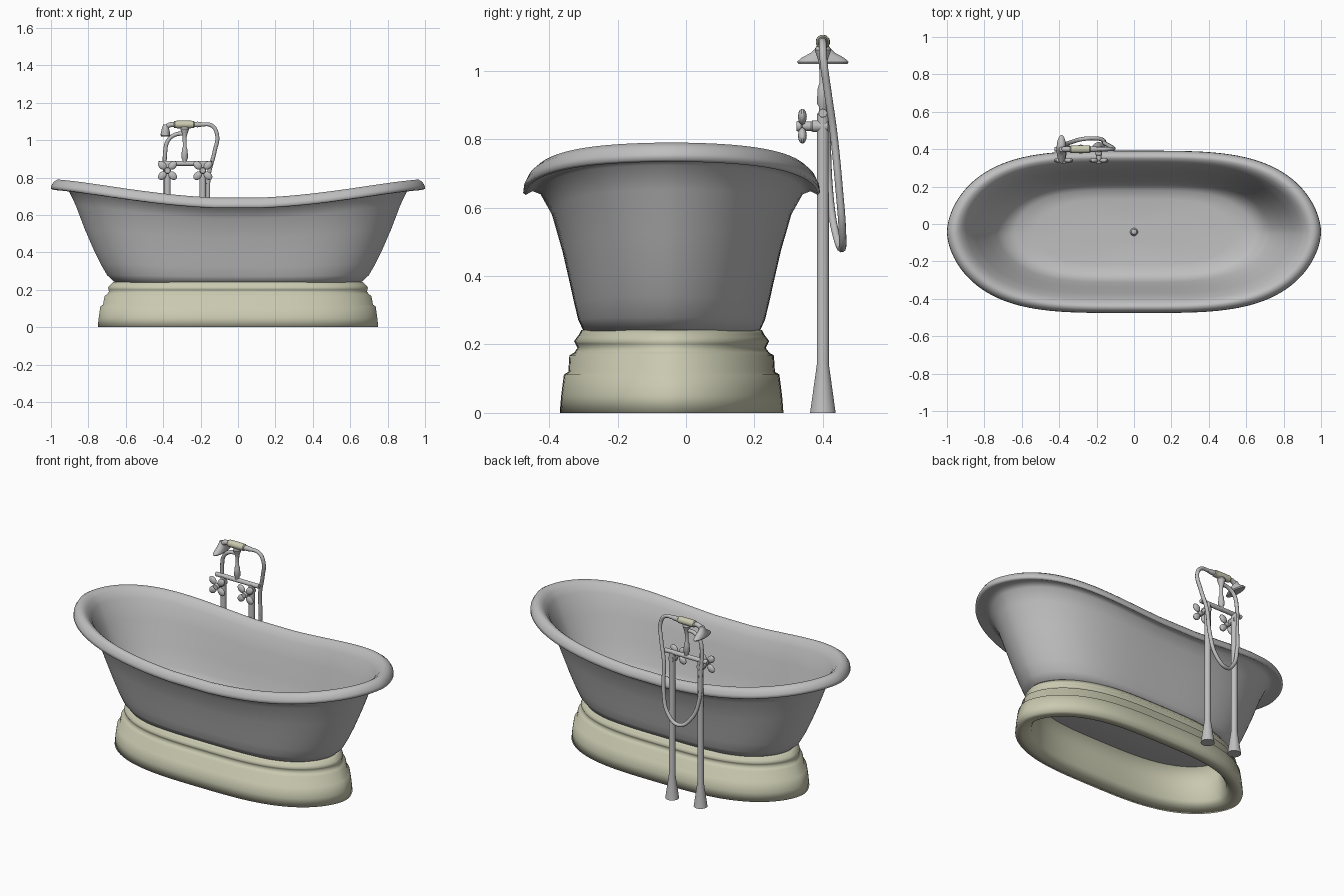
import bpy, bmesh, math
from mathutils import Vector, Matrix

cube = bpy.data.objects.get("Cube")
if cube:
    bpy.data.objects.remove(cube, do_unlink=True)


def material(name, rgb):
    m = bpy.data.materials.new(name)
    m.use_nodes = True
    m.diffuse_color = (*rgb, 1)
    m.node_tree.nodes["Principled BSDF"].inputs["Base Color"].default_value = (*rgb, 1)
    return m


GREY = material("soft grey", (0.52, 0.52, 0.52))
CREAM = material("pale cream", (0.59, 0.59, 0.44))
TUB_Y = -0.042
POST_Y = 0.4
POSTS = (-0.377, -0.188)


def smooth(ob, angle):
    bpy.ops.object.select_all(action='DESELECT')
    ob.select_set(True)
    bpy.context.view_layer.objects.active = ob
    bpy.ops.object.shade_smooth_by_angle(angle=math.radians(angle))


def finish(name, bm, mat, angle=35):
    bmesh.ops.recalc_face_normals(bm, faces=bm.faces)
    mesh = bpy.data.meshes.new(name)
    bm.to_mesh(mesh)
    bm.free()
    mesh.materials.append(mat)
    ob = bpy.data.objects.new(name, mesh)
    bpy.context.collection.objects.link(ob)
    smooth(ob, angle)


def loft(name, rings, mat, p=2.0, q=2.0, n=24, height=None, closed=False, matrix=None, angle=35):
    """Skin rings (half x, half y, level) with plan |u|^p + |v|^q = 1."""
    bm = bmesh.new()
    loops = []
    for ring in rings:
        loop = []
        for i in range(n):
            a = math.tau * (i + 0.5) / n
            c, s = math.cos(a), math.sin(a)
            u = math.copysign(abs(c) ** (2 / p), c)
            v = math.copysign(abs(s) ** (2 / q), s)
            z = height(ring, abs(u)) if height else ring[2]
            loop.append(bm.verts.new((u * ring[0], v * ring[1], z)))
        loops.append(loop)
    pairs = list(zip(loops, loops[1:]))
    if closed:
        pairs.append((loops[-1], loops[0]))
    else:
        bm.faces.new(loops[0])
        bm.faces.new(loops[-1])
    for low, high in pairs:
        for i in range(n):
            j = (i + 1) % n
            bm.faces.new((low[i], low[j], high[j], high[i]))
    if matrix:
        bm.transform(matrix)
    finish(name, bm, mat, angle)


def lathe(name, profile, mat, origin, axis='Z'):
    """Turn (radius, distance) pairs around an axis through origin."""
    turn = Vector((0, 0, 1)).rotation_difference(
        {'X': Vector((1, 0, 0)), 'Y': Vector((0, -1, 0)), 'Z': Vector((0, 0, 1))}[axis])
    place = Matrix.Translation(origin) @ turn.to_matrix().to_4x4()
    loft(name, [(r, r, d) for r, d in profile], mat, matrix=place)


def tube(name, points, radius, mat):
    curve = bpy.data.curves.new(name, 'CURVE')
    curve.dimensions = '3D'
    curve.bevel_depth = radius
    curve.bevel_resolution = 3
    curve.use_fill_caps = True
    curve.resolution_u = 6
    sp = curve.splines.new('BEZIER')
    sp.bezier_points.add(len(points) - 1)
    for bp, point in zip(sp.bezier_points, points):
        bp.co = point
        bp.handle_left_type = bp.handle_right_type = 'AUTO'
    curve.materials.append(mat)
    ob = bpy.data.objects.new(name, curve)
    bpy.context.collection.objects.link(ob)
    bpy.ops.object.select_all(action='DESELECT')
    ob.select_set(True)
    bpy.context.view_layer.objects.active = ob
    bpy.ops.object.convert(target='MESH')
    smooth(bpy.context.object, 60)


# Tub shell: outside wall, rolled rim, inside wall; the rim sweeps up at both ends
def tub_height(ring, u):
    rim = 0.69 + 0.1 * u ** 1.8 * (1.25 - 0.25 * u ** 4)
    return 0.24 + ring[2] * (rim - 0.24) + ring[3]


tub_profile = [
    (0.3, 0.1, 0, -0.012), (0.62, 0.23, 0, -0.005), (0.658, 0.258, 0, 0),
    (0.70, 0.273, 0.07, 0), (0.735, 0.285, 0.18, 0), (0.77, 0.298, 0.31, 0),
    (0.82, 0.32, 0.52, 0), (0.868, 0.35, 0.75, 0), (0.902, 0.383, 0.88, 0),
    (0.93, 0.406, 1, -0.045), (0.985, 0.427, 1, -0.056), (1.0, 0.434, 1, -0.05),
    (0.998, 0.432, 1, -0.033), (0.985, 0.421, 1, -0.012), (0.965, 0.406, 1, 0),
    (0.945, 0.392, 1, -0.003), (0.923, 0.376, 1, -0.018), (0.895, 0.357, 0.9, 0),
    (0.85, 0.327, 0.7, 0), (0.79, 0.297, 0.45, 0), (0.735, 0.27, 0.25, 0),
    (0.695, 0.25, 0.15, 0), (0.64, 0.222, 0.1, 0), (0.53, 0.175, 0.08, 0),
    (0.2, 0.06, 0.07, 0)]
loft("bathtub", tub_profile, GREY, p=3.8, q=1.75, n=160, height=tub_height,
     matrix=Matrix.Translation((0, TUB_Y, 0)), angle=100)

# Drain stopper
lathe("drain", [(0.022, 0), (0.022, 0.01), (0.018, 0.018), (0.014, 0.026), (0.006, 0.03)],
      GREY, (0, TUB_Y, 0.265))

# Moulded plinth, hollow underneath
plinth_profile = [
    (0.75, 0.327, 0), (0.745, 0.323, 0.05), (0.736, 0.315, 0.112), (0.722, 0.302, 0.12),
    (0.713, 0.299, 0.168), (0.70, 0.285, 0.176), (0.69, 0.275, 0.19),
    (0.692, 0.281, 0.202), (0.695, 0.285, 0.21), (0.688, 0.276, 0.222),
    (0.68, 0.27, 0.23), (0.668, 0.264, 0.242), (0.63, 0.235, 0.242),
    (0.64, 0.238, 0.12), (0.655, 0.245, 0.03), (0.675, 0.262, 0.008), (0.71, 0.292, 0)]
loft("plinth", plinth_profile, CREAM, p=3.2, q=1.75, n=160, closed=True,
     matrix=Matrix.Translation((0, TUB_Y, 0)), angle=100)

# Floor posts with flared feet, valves and four-lobed handles
for side, x in zip(("right", "left"), POSTS):
    lathe(side + "_post", [(0.038, 0), (0.036, 0.012), (0.018, 0.14), (0.017, 0.875)],
          GREY, (x, POST_Y, 0))
    lathe(side + "_valve", [(0.017, -0.015), (0.017, 0.03), (0.014, 0.034),
                            (0.014, 0.06), (0.018, 0.064), (0.014, 0.077)],
          GREY, (x, POST_Y, 0.838), 'Y')
    bm = bmesh.new()
    for k in range(4):
        a = math.pi / 4 + k * math.pi / 2
        place = (Matrix.Translation((x, POST_Y - 0.06, 0.838))
                 @ Matrix.Rotation(a, 4, 'Y') @ Matrix.Translation((0.039, 0, 0)))
        bmesh.ops.create_uvsphere(bm, u_segments=14, v_segments=8, radius=0.02,
                                  matrix=place @ Matrix.Diagonal((1.35, 0.65, 1, 1)))
    finish(side + "_handle", bm, GREY)

# Crossbar and central riser with cradle
lathe("crossbar", [(0.012, -0.425), (0.013, -0.42), (0.013, -0.145), (0.012, -0.14)],
      GREY, (0, POST_Y, 0.876), 'X')
lathe("riser", [(0.012, 0.87), (0.012, 0.895), (0.018, 0.905), (0.015, 0.95),
                (0.01, 0.965), (0.011, 1.02), (0.017, 1.04), (0.024, 1.06), (0.02, 1.07)],
      GREY, (-0.285, POST_Y, 0))

# Handset: grip, neck, connector and bell-shaped spray head
lathe("handset_grip", [(0.016, -0.343), (0.02, -0.338), (0.021, -0.29), (0.02, -0.238),
                       (0.016, -0.233)], CREAM, (0, POST_Y, 1.084), 'X')
lathe("handset_connector", [(0.014, -0.24), (0.015, -0.215), (0.011, -0.19)],
      GREY, (0, POST_Y, 1.084), 'X')
tube("handset_neck", [(-0.335, POST_Y, 1.084), (-0.37, POST_Y, 1.08),
                      (-0.39, POST_Y, 1.06)], 0.014, GREY)
loft("spray_head", [(0.022, 0.072, 1.02), (0.026, 0.076, 1.026), (0.025, 0.062, 1.038),
                    (0.022, 0.036, 1.052), (0.017, 0.02, 1.068), (0.012, 0.012, 1.084)],
     GREY, n=32, matrix=Matrix.Translation((-0.388, POST_Y, 0)))

# Flexible hose looping behind the posts and back up to the riser
tube("hose", [(-0.2, 0.4, 1.085), (-0.14, 0.4, 1.078), (-0.112, 0.402, 1.03),
              (-0.125, 0.414, 0.94), (-0.155, 0.431, 0.82), (-0.165, 0.448, 0.65),
              (-0.2, 0.457, 0.53), (-0.27, 0.455, 0.48), (-0.34, 0.436, 0.53),
              (-0.38, 0.42, 0.64), (-0.387, 0.412, 0.8), (-0.39, 0.406, 0.93),
              (-0.373, 0.402, 1.0), (-0.335, 0.4, 1.03), (-0.285, 0.4, 1.036)],
     0.011, GREY)
